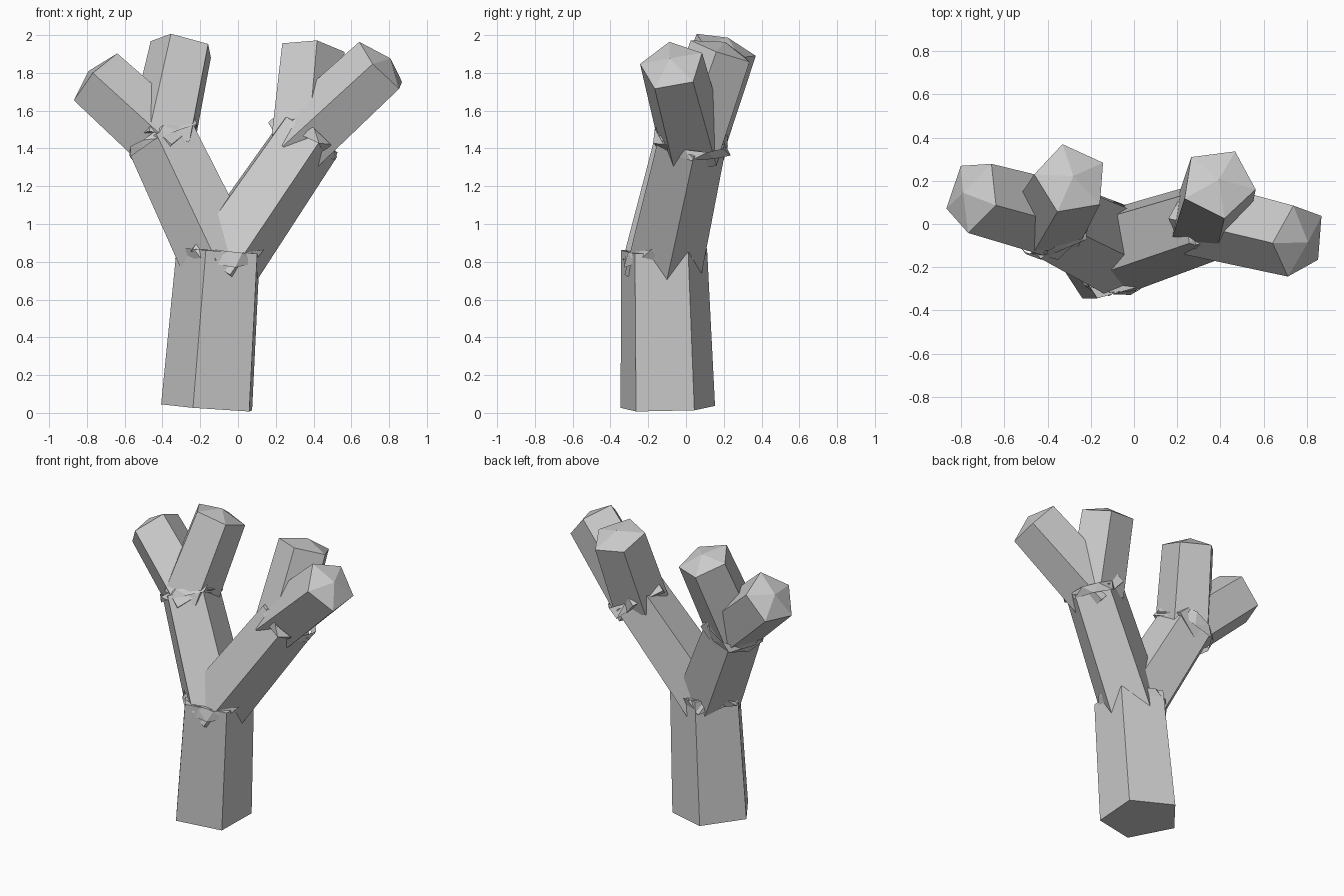
import bpy, bmesh, math, random
from mathutils import Vector

if "Cube" in bpy.data.objects:
    bpy.data.objects.remove(bpy.data.objects["Cube"])

random.seed(4)
SIDES = 5

bark = bpy.data.materials.new("pale_grey_bark")
bark.diffuse_color = (0.6, 0.6, 0.6, 1)
bark.use_nodes = True
bark.node_tree.nodes["Principled BSDF"].inputs["Base Color"].default_value = bark.diffuse_color


def finish(bm, name):
    mesh = bpy.data.meshes.new(name)
    bm.to_mesh(mesh)
    bm.free()
    mesh.materials.append(bark)
    obj = bpy.data.objects.new(name, mesh)
    bpy.context.collection.objects.link(obj)


def frame(start, end, hint):
    """Axis of a limb plus two cross directions; the first points to a corner."""
    axis = (end - start).normalized()
    u = Vector(hint)
    u = (u - axis * u.dot(axis)).normalized()
    return axis, u, axis.cross(u)


def limb(name, start, end, r0, r1, hint, bulge=0.0):
    """Tapered five-sided limb with a low pointed cap."""
    start, end = Vector(start), Vector(end)
    axis, u, v = frame(start, end, hint)
    bm = bmesh.new()

    def ring(c, r):
        return [bm.verts.new(c + r * (u * math.cos(a) + v * math.sin(a)))
                for a in (math.tau * i / SIDES for i in range(SIDES))]

    low, high = ring(start, r0), ring(end, r1)
    apex = bm.verts.new(end + axis * bulge)
    bm.faces.new(low[::-1])
    for i in range(SIDES):
        j = (i + 1) % SIDES
        bm.faces.new((low[i], low[j], high[j], high[i]))
        bm.faces.new((high[i], high[j], apex))
    finish(bm, name)


def splinter_collar(name, start, end, r, hint, size, drop=0.0):
    """Crumpled ribbon of splinters that follows the limb's five-sided rim."""
    start, end = Vector(start), Vector(end)
    axis, u, v = frame(start, end, hint)
    bm = bmesh.new()
    count = 20
    verts = []
    for i in range(count):
        a = math.tau * (i + random.uniform(-0.3, 0.3)) / count
        # distance to the side of a pentagon at this angle
        local = (a % (math.tau / SIDES)) - math.pi / SIDES
        flat = r * math.cos(math.pi / SIDES) / math.cos(local)
        rad = flat + random.uniform(-0.015, 0.04)
        up = size * random.uniform(0.3, 1.0) * (1 if i % 2 else -1) - drop
        verts.append(bm.verts.new(end + axis * up + rad * (u * math.cos(a) + v * math.sin(a))))
    for i in range(count):
        bm.faces.new((verts[i], verts[(i + 1) % count], verts[(i + 2) % count]))
    finish(bm, name)


# Trunk and the two main branches
trunk = ((-0.145, -0.10, 0.026), (-0.085, -0.12, 0.86))
right = ((-0.125, -0.13, 0.745), (0.367, 0.03, 1.465))
left = ((-0.08, -0.125, 0.78), (-0.40, 0.03, 1.45))
trunk_hint, right_hint, left_hint = (-0.095, -0.25, 0), (0.297, -0.934, -0.197), (-0.08, -1, -0.04)

limb("trunk", *trunk, 0.263, 0.24, trunk_hint)
limb("right_branch", *right, 0.213, 0.192, right_hint, 0.04)
limb("left_branch", *left, 0.215, 0.195, left_hint, 0.04)

# Splintered joints
splinter_collar("trunk_collar", *trunk, 0.24, trunk_hint, 0.06, 0.03)
splinter_collar("right_collar", *right, 0.192, right_hint, 0.045, 0.01)
splinter_collar("left_collar", *left, 0.195, left_hint, 0.045, 0.01)

# Four stubby end twigs
limb("right_outer_twig", (0.29, 0.04, 1.40), (0.763, -0.075, 1.837), 0.19, 0.176, (-0.113, -0.015, 0.133), 0.06)
limb("right_back_twig", (0.345, 0.02, 1.43), (0.39, 0.19, 1.917), 0.188, 0.176, (0.03, -0.16, 0.068), 0.05)
limb("left_outer_twig", (-0.33, 0.02, 1.39), (-0.748, 0.133, 1.77), 0.19, 0.178, (-0.117, -0.063, -0.12), 0.06)
limb("left_back_twig", (-0.40, 0.02, 1.42), (-0.29, 0.206, 1.94), 0.19, 0.176, (-0.17, 0.024, 0.03), 0.05)
